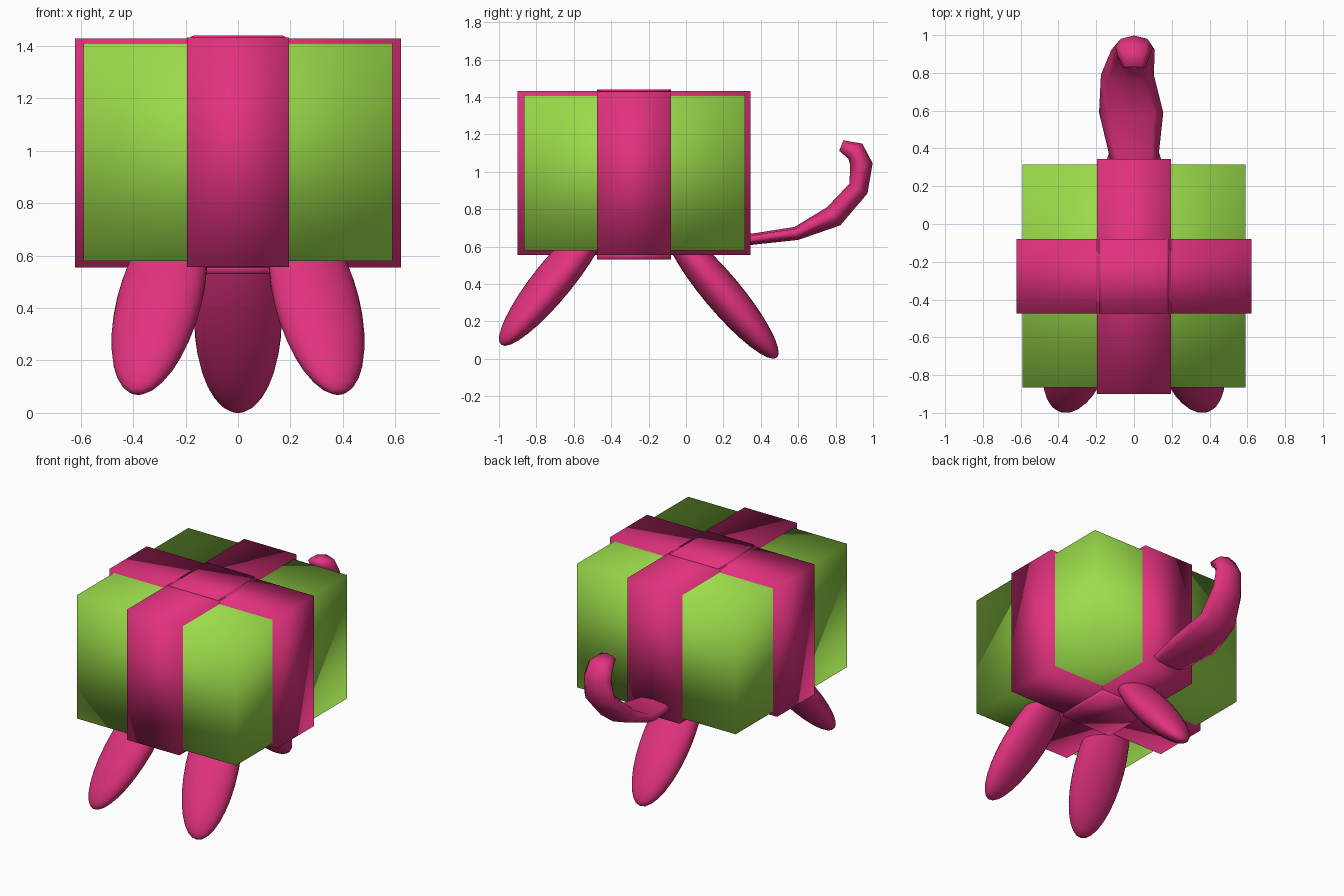
import bpy, bmesh
from math import radians, pi, cos, sin
from mathutils import Matrix, Vector

if "Cube" in bpy.data.objects:
    bpy.data.objects.remove(bpy.data.objects["Cube"])


def material(name, rgb):
    m = bpy.data.materials.new(name)
    m.diffuse_color = (*rgb, 1)
    m.use_nodes = True
    m.node_tree.nodes["Principled BSDF"].inputs["Base Color"].default_value = m.diffuse_color
    return m


GREEN = material("green", (0.33, 0.72, 0.07))
PINK = material("pink", (0.76, 0.032, 0.21))


def finish(name, bm, mat):
    bmesh.ops.recalc_face_normals(bm, faces=bm.faces)
    for f in bm.faces:
        f.smooth = True
    me = bpy.data.meshes.new(name)
    bm.to_mesh(me)
    bm.free()
    me.materials.append(mat)
    ob = bpy.data.objects.new(name, me)
    bpy.context.collection.objects.link(ob)
    return ob


def box(name, lo, hi, mat, inset=0):
    lo, hi = Vector(lo), Vector(hi)
    c, s = (lo + hi) / 2, hi - lo
    bm = bmesh.new()
    bmesh.ops.create_cube(bm, size=1, matrix=Matrix.Translation(c) @ Matrix.Diagonal((*s, 1)))
    if inset:  # pull the top corners in for a sloped edge
        for v in bm.verts:
            if v.co.z > c.z:
                v.co.x -= inset if v.co.x > c.x else -inset
    return finish(name, bm, mat)


def leg(name, loc, turn):
    bm = bmesh.new()
    m = (Matrix.Translation(loc) @ Matrix.Rotation(turn, 4, 'Z')
         @ Matrix.Rotation(radians(-50), 4, 'X')
         @ Matrix.Diagonal((0.167, 0.46, 0.1, 1))
         @ Matrix.Rotation(pi / 2, 4, 'X'))
    bmesh.ops.create_uvsphere(bm, u_segments=32, v_segments=16, radius=1, matrix=m)
    finish(name, bm, PINK)


# Gift box body and the two crossing ribbons
box("box_body", (-0.59, -0.865, 0.58), (0.59, 0.315, 1.41), GREEN)
box("ribbon_across", (-0.622, -0.475, 0.555), (0.622, -0.08, 1.429), PINK)
box("ribbon_lengthwise", (-0.195, -0.9, 0.556), (0.195, 0.345, 1.431), PINK)

# Raised patches where the ribbons cross
box("ribbon_crossing_top", (-0.195, -0.475, 1.425), (0.195, -0.08, 1.44), PINK, 0.025)
box("ribbon_crossing_bottom", (-0.195, -0.475, 0.53), (0.195, -0.08, 0.57), PINK)

# Three splayed legs
leg("back_leg", (0, 0.19, 0.358), 0)
for side, s in (("left", -1), ("right", 1)):
    leg("front_leg_" + side, (s * 0.30, -0.704, 0.427), pi + s * radians(17))

# Flat curling tail: x, y, z, half thickness, half width
rings = [
    (0, 0.28, 0.63, 0.03, 0.12),
    (0, 0.36, 0.64, 0.03, 0.13),
    (-0.015, 0.59, 0.67, 0.036, 0.17),
    (-0.035, 0.79, 0.762, 0.06, 0.14),
    (-0.005, 0.922, 0.91, 0.055, 0.115),
    (0, 0.938, 1.04, 0.06, 0.10),
    (0, 0.905, 1.11, 0.055, 0.09),
    (0, 0.83, 1.14, 0.03, 0.06),
]
bm = bmesh.new()
loops = []
for i, (x, y, z, t, w) in enumerate(rings):
    a, b = rings[max(i - 1, 0)], rings[min(i + 1, len(rings) - 1)]
    d = Vector((0, b[1] - a[1], b[2] - a[2])).normalized()
    n = Vector((0, -d.z, d.y))
    loops.append([bm.verts.new(Vector((x + w * cos(k * pi / 4), y, z)) + n * t * sin(k * pi / 4))
                  for k in range(8)])
for p, q in zip(loops, loops[1:]):
    for k in range(8):
        j = (k + 1) % 8
        bm.faces.new((p[k], p[j], q[j], q[k]))
bm.faces.new(loops[0])
bm.faces.new(loops[-1])
finish("tail", bm, PINK)
